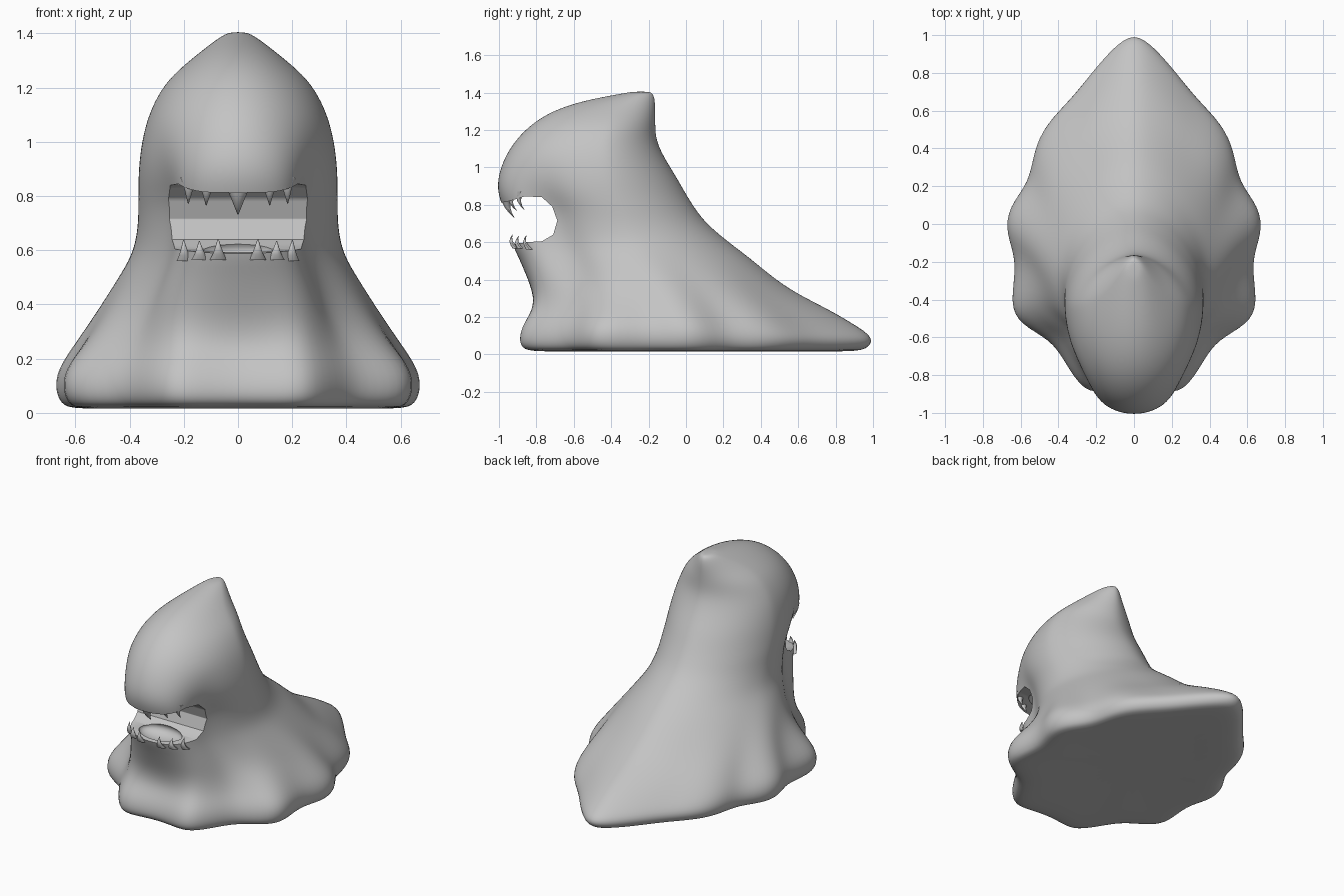
import bpy, bmesh, math
from mathutils import Vector

if "Cube" in bpy.data.objects:
    bpy.data.objects.remove(bpy.data.objects["Cube"])

grey = bpy.data.materials.new("plain_grey")
grey.diffuse_color = (0.55, 0.55, 0.55, 1)
grey.use_nodes = True
grey.node_tree.nodes["Principled BSDF"].inputs["Base Color"].default_value = grey.diffuse_color


def make_object(name, bm):
    bmesh.ops.recalc_face_normals(bm, faces=bm.faces[:])
    me = bpy.data.meshes.new(name)
    bm.to_mesh(me)
    bm.free()
    me.materials.append(grey)
    ob = bpy.data.objects.new(name, me)
    bpy.context.collection.objects.link(ob)
    return ob


def activate(ob):
    bpy.ops.object.select_all(action='DESELECT')
    ob.select_set(True)
    bpy.context.view_layer.objects.active = ob


def bridge(bm, a, b):
    n = len(a)
    for i in range(n):
        bm.faces.new((a[i], a[(i + 1) % n], b[(i + 1) % n], b[i]))


# Half outlines from tail to front: index 8 is the widest point,
# x runs 0..1 and y runs 1 (tail) .. 0 (widest) .. -1 (front)
egg = []
for i in range(17):
    t = math.pi * i / 16
    s, c = math.sin(t), math.cos(t)
    p = 1.15 if i < 8 else 1.0
    egg.append((abs(s) ** p, math.copysign(abs(c) ** p, c)))

muzzle = egg[:8] + list(zip(
    (1, .98, .88, .69, .62, .59, .47, .25, 0),
    (0, -.17, -.36, -.52, -.66, -.79, -.91, -.98, -1)))

skirt_xy = [(0, 1), (.10, .93), (.22, .79), (.32, .66), (.46, .52), (.52, .38),
            (.54, .22), (.65, .09), (.665, -.05), (.60, -.2), (.645, -.42),
            (.59, -.53), (.43, -.61), (.36, -.72), (.26, -.89), (.14, -.88), (0, -.86)]
skirt = [(x / .665, (y + .05) / (1.05 if y > -.05 else .84)) for x, y in skirt_xy]

# Body rings: z, front y, back y, half width, y of widest, muzzle, skirt weights
rings = [
    (.01, -.83, .93, .62, -.05, 0, 1),
    (.035, -.89, 1.00, .665, -.05, 0, 1),
    (.09, -.90, 1.03, .685, -.05, 0, 1),
    (.16, -.88, .92, .675, -.05, 0, 1),
    (.24, -.83, .78, .62, -.08, .2, .8),
    (.33, -.83, .59, .555, -.12, .6, .45),
    (.42, -.86, .46, .495, -.18, .9, .2),
    (.52, -.90, .34, .43, -.25, 1, .05),
    (.60, -.94, .23, .385, -.30, 1, 0),
    (.70, -.95, .11, .37, -.35, 1, 0),
    (.78, -.98, .05, .37, -.38, 1, 0),
    (.86, -1.01, 0, .37, -.42, .7, 0),
    (.95, -1.01, -.05, .365, -.44, .3, 0),
    (1.06, -.97, -.12, .345, -.45, 0, 0),
    (1.15, -.91, -.16, .31, -.45, 0, 0),
    (1.23, -.83, -.163, .26, -.43, 0, 0),
    (1.30, -.72, -.163, .18, -.40, 0, 0),
    (1.355, -.56, -.165, .11, -.33, 0, 0),
    (1.395, -.34, -.175, .055, -.25, 0, 0),
    (1.405, -.28, -.20, .025, -.24, 0, 0),
]

bm = bmesh.new()
loops = []
for z, yf, yb, w, yw, m, k in rings:
    half = []
    for e, mz, sk in zip(egg, muzzle, skirt):
        u, v = ((1 - m - k) * a + m * b + k * c for a, b, c in zip(e, mz, sk))
        half.append((u * w, yw + v * ((yb - yw) if v > 0 else (yw - yf))))
    full = half + [(-x, y) for x, y in half[15:0:-1]]
    loops.append([bm.verts.new((x, y, z)) for x, y in full])
for a, b in zip(loops, loops[1:]):
    bridge(bm, a, b)
bm.faces.new(loops[-1])
# Underside: one inner ring, slightly hollow
inner = [bm.verts.new((v.co.x * .5, v.co.y * .5, .025)) for v in loops[0]]
bridge(bm, inner, loops[0])
bm.faces.new(inner)
body = make_object("body", bm)

# Mouth cutter: side profile swept across the head
profile = [(-1.2, .79), (-.96, .815), (-.86, .845), (-.77, .84), (-.715, .79),
           (-.688, .715), (-.71, .64), (-.77, .605), (-.85, .60), (-.95, .585), (-1.2, .575)]
bm = bmesh.new()
sides = [[bm.verts.new((x, y, z)) for y, z in profile] for x in (-.6, .6)]
bridge(bm, *sides)
for s in sides:
    bm.faces.new(s)
cutters = [make_object("mouth_cutter", bm)]

# Hollows in the jaw floor and the palate
for name, z, y in (("jaw_hollow", .60, -.815), ("palate_hollow", .84, -.83)):
    bm = bmesh.new()
    bmesh.ops.create_uvsphere(bm, u_segments=24, v_segments=12, radius=1)
    for v in bm.verts:
        v.co = (v.co.x * .15, y + v.co.y * .085, z + v.co.z * .05)
    cutters.append(make_object(name, bm))

sub = body.modifiers.new("smooth", 'SUBSURF')
sub.levels = sub.render_levels = 2
for c in cutters:
    c.hide_render = True
    mod = body.modifiers.new(c.name, 'BOOLEAN')
    mod.operation, mod.solver, mod.object = 'DIFFERENCE', 'EXACT', c
activate(body)
bpy.ops.object.convert(target='MESH')
for c in cutters:
    bpy.data.objects.remove(c)
bpy.ops.object.shade_smooth_by_angle(angle=math.radians(40))


# Teeth: curved cones with a flared root
def tooth(bm, root, tip, r):
    root, tip = Vector(root), Vector(tip)
    prev = None
    for s, f in ((0, 1), (.25, .66), (.5, .42), (.75, .22), (.96, .04)):
        c = root.lerp(tip, s)
        c.y -= .02 * math.sin(math.pi * s)
        ring = [bm.verts.new((c.x + r * f * math.cos(a), c.y + .7 * r * f * math.sin(a), c.z))
                for a in (math.tau * i / 10 for i in range(10))]
        if prev:
            bridge(bm, prev, ring)
        else:
            bm.faces.new(ring)
        prev = ring
    bm.faces.new(prev)


# x, root y, root z, tip y, tip z, radius
tooth_rows = {
    "upper_teeth": [(0, -.955, .845, -.915, .728, .055), (.115, -.93, .86, -.90, .762, .036),
                    (.18, -.885, .87, -.86, .768, .034)],
    "lower_teeth": [(.072, -.905, .565, -.925, .645, .032), (.14, -.88, .565, -.89, .637, .032),
                    (.197, -.835, .56, -.85, .642, .03)],
}
for name, row in tooth_rows.items():
    bm = bmesh.new()
    for x, ry, rz, ty, tz, r in row:
        for sx in ((1, -1) if x else (1,)):
            tooth(bm, (sx * x, ry, rz), (sx * x * 1.02, ty, tz), r)
    activate(make_object(name, bm))
    bpy.ops.object.shade_smooth_by_angle(angle=math.radians(50))
